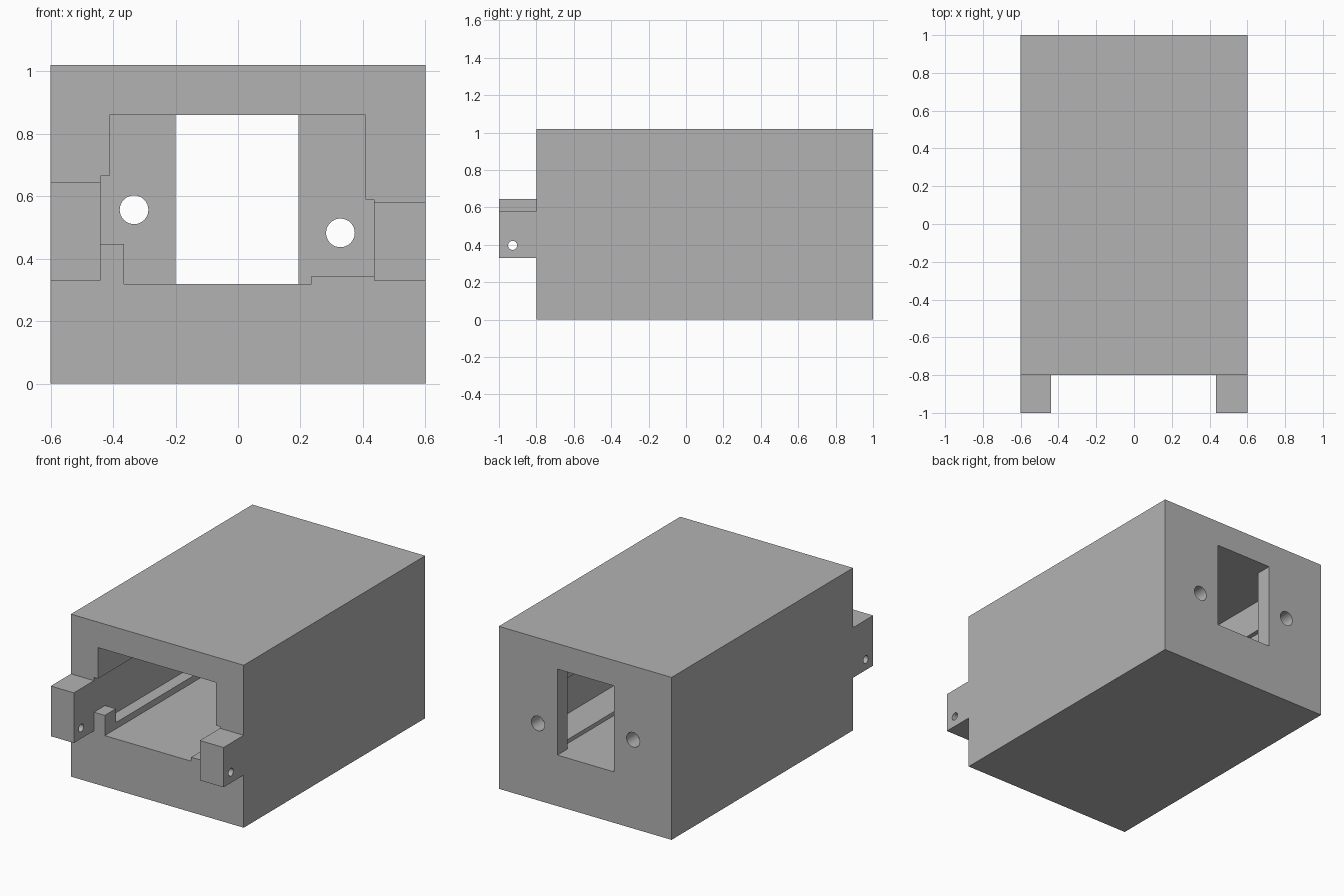
import bpy, bmesh, math
from mathutils import Matrix

default = bpy.data.objects.get("Cube")
if default:
    bpy.data.objects.remove(default, do_unlink=True)

grey = bpy.data.materials.new("plain_grey")
grey.use_nodes = True
colour = (0.45, 0.45, 0.45, 1)
grey.diffuse_color = colour
grey.node_tree.nodes["Principled BSDF"].inputs["Base Color"].default_value = colour


def finish(name, bm):
    bmesh.ops.recalc_face_normals(bm, faces=bm.faces)
    mesh = bpy.data.meshes.new(name)
    bm.to_mesh(mesh)
    bm.free()
    mesh.materials.append(grey)
    obj = bpy.data.objects.new(name, mesh)
    bpy.context.collection.objects.link(obj)
    return obj


def prism(name, outline, y0, y1):
    """Extrude an (x, z) outline along y."""
    bm = bmesh.new()
    face = bm.faces.new([bm.verts.new((x, y0, z)) for x, z in outline])
    new = bmesh.ops.extrude_face_region(bm, geom=[face])["geom"]
    moved = [v for v in new if isinstance(v, bmesh.types.BMVert)]
    bmesh.ops.translate(bm, verts=moved, vec=(0, y1 - y0, 0))
    return finish(name, bm)


def box(name, x0, x1, y0, y1, z0, z1):
    return prism(name, [(x0, z0), (x1, z0), (x1, z1), (x0, z1)], y0, y1)


def rod(name, centre, radius, length, axis):
    bm = bmesh.new()
    turn = Matrix.Rotation(math.pi / 2, 4, 'X' if axis == 'Y' else 'Y')
    bmesh.ops.create_cone(bm, cap_ends=True, segments=32, radius1=radius,
                          radius2=radius, depth=length,
                          matrix=Matrix.Translation(centre) @ turn)
    return finish(name, bm)


def combine(target, tool, operation):
    tool.hide_render = True
    mod = target.modifiers.new(operation.lower(), 'BOOLEAN')
    mod.operation = operation
    mod.solver = 'EXACT'
    mod.object = tool
    bpy.ops.object.select_all(action='DESELECT')
    bpy.context.view_layer.objects.active = target
    target.select_set(True)
    bpy.ops.object.modifier_apply(modifier=mod.name)
    bpy.data.objects.remove(tool, do_unlink=True)


# Outer shell with the two front tabs
housing = box("housing", -0.6, 0.6, -0.8, 1, 0, 1.02)
combine(housing, box("right_tab", -0.6, -0.44, -1, -0.7, 0.33, 0.645), 'UNION')
combine(housing, box("left_tab", 0.435, 0.6, -1, -0.7, 0.33, 0.58), 'UNION')


# Cavity with grooved walls and low ledges; a taller stop at the front
def cavity(step):
    return [(-0.365, 0.32), (0.235, 0.32), (0.235, 0.345), (0.435, 0.345),
            (0.435, 0.59), (0.408, 0.59), (0.408, 0.86), (-0.412, 0.86),
            (-0.412, 0.665), (-0.44, 0.665), (-0.44, step), (-0.365, step)]


combine(housing, prism("front_cavity", cavity(0.447), -0.9, -0.6), 'DIFFERENCE')
combine(housing, prism("main_cavity", cavity(0.36), -0.69, 0.9), 'DIFFERENCE')

# Back window and screw holes
combine(housing, box("back_window", -0.2, 0.193, 0.8, 1.1, 0.32, 0.86), 'DIFFERENCE')
for x, z in ((-0.333, 0.557), (0.328, 0.483)):
    combine(housing, rod("screw_hole", (x, 1, z), 0.046, 0.3, 'Y'), 'DIFFERENCE')

# Pin holes through the tabs
for x in (-0.55, 0.55):
    combine(housing, rod("pin_hole", (x, -0.927, 0.397), 0.024, 0.4, 'X'), 'DIFFERENCE')

bpy.ops.object.shade_smooth_by_angle(angle=math.radians(30))
